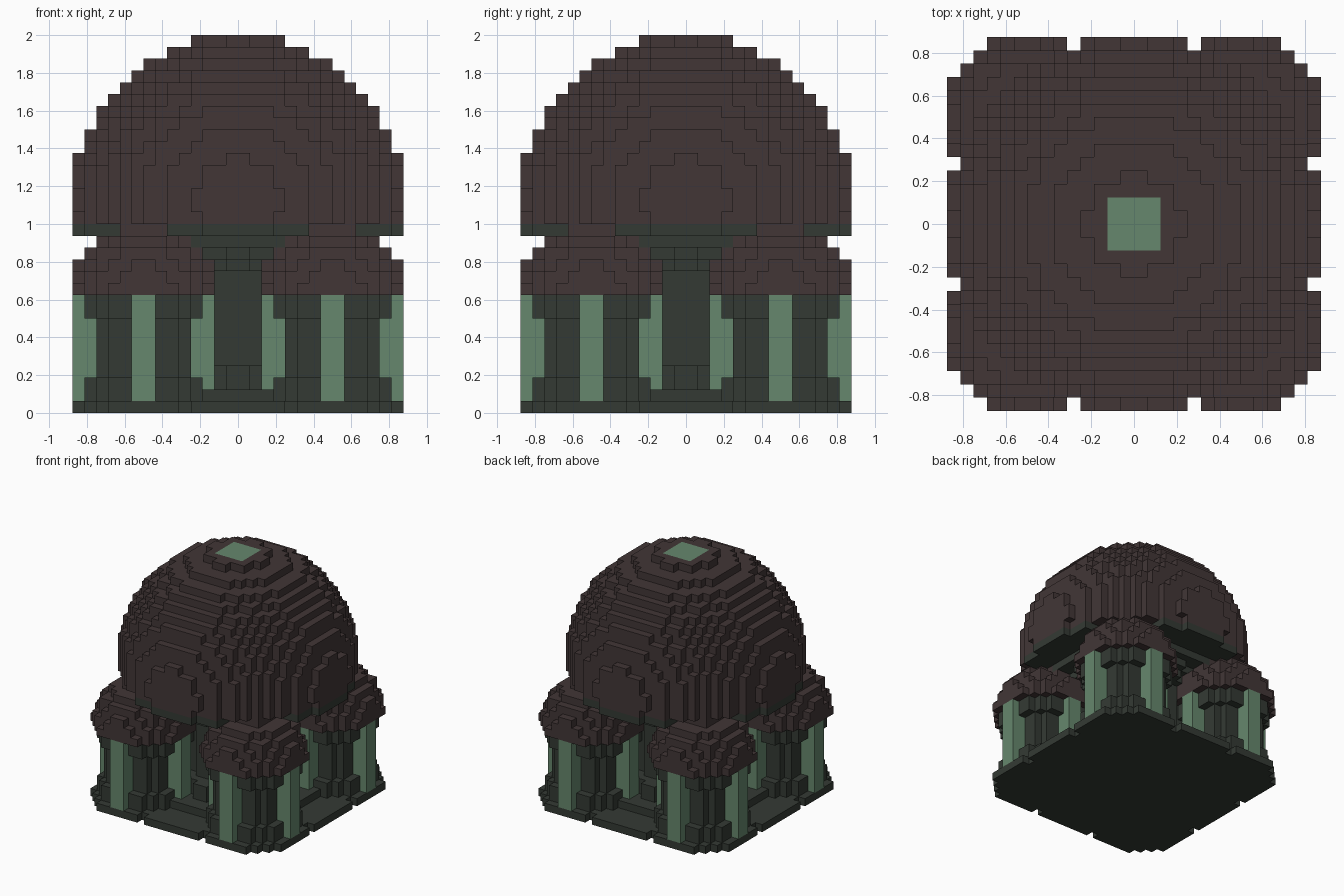
import bpy, bmesh
from mathutils import Vector

cube = bpy.data.objects.get("Cube")
if cube:
    bpy.data.objects.remove(cube, do_unlink=True)

U = 1 / 16          # block size
TOWER = 8           # tower centre offset in blocks


def material(name, rgb):
    m = bpy.data.materials.new(name)
    m.use_nodes = True
    m.diffuse_color = (*rgb, 1)
    bsdf = next(n for n in m.node_tree.nodes if n.type == 'BSDF_PRINCIPLED')
    bsdf.inputs["Base Color"].default_value = (*rgb, 1)
    bsdf.inputs["Roughness"].default_value = 0.9
    return m


BROWN = material("dark brown", (0.054, 0.037, 0.037))
DARK = material("dark green grey", (0.034, 0.042, 0.034))
LIGHT = material("light green", (0.133, 0.242, 0.153))

grid = {}           # block -> part name
parts = {}          # part name -> material


def fill(name, mat, z0, z1, test, cx=0, cy=0, reach=14):
    """Fill blocks whose centre, measured from (cx, cy), passes the test."""
    parts[name] = mat
    for z in range(z0, z1):
        for i in range(-reach, reach):
            for j in range(-reach, reach):
                if test(i + .5, j + .5, z + .5):
                    grid[(cx + i, cy + j, z)] = name


def disc(r2):
    return lambda x, y, z: x * x + y * y <= r2


def ball(zc, r2):
    return lambda x, y, z: x * x + y * y + (z - zc) ** 2 <= r2


# Floor and flared central column
fill("floor", DARK, 0, 1, disc(196))
for z0, z1, r2 in ((1, 2, 100), (2, 4, 57), (4, 12, 36),
                   (12, 13, 57), (13, 14, 73), (14, 15, 110)):
    fill("central_column", DARK, z0, z1, disc(r2))

# Four corner towers
for sx, side in ((-1, "right"), (1, "left")):
    for sy, end in ((-1, "front"), (1, "back")):
        at = dict(cx=sx * TOWER, cy=sy * TOWER, reach=6)
        tag = f"{end}_{side}_tower"
        for z0, z1, r2 in ((0, 1, 37), (1, 3, 30), (3, 8, 20), (8, 10, 30)):
            fill(tag + "_shaft", DARK, z0, z1, disc(r2), **at)
        # pale pillars on the four sides
        fill(tag + "_pillars", LIGHT, 1, 10,
             lambda x, y, z: min(abs(x), abs(y)) < 1 and max(abs(x), abs(y)) > 4, **at)
        # stepped cap with a small flat crown
        fill(tag + "_cap", BROWN, 10, 15, ball(10, 37), **at)
        fill(tag + "_cap", BROWN, 15, 16,
             lambda x, y, z: max(abs(x), abs(y)) < 2, **at)

# Dome with its rim of four lobes and the skylight
fill("dome_rim", DARK, 15, 16,
     lambda x, y, z: ball(18, 196)(x, y, z) and min(abs(x), abs(y)) < 6)
fill("dome", BROWN, 16, 32, ball(18, 196))
fill("skylight", LIGHT, 31, 32, lambda x, y, z: max(abs(x), abs(y)) < 2)

# Turn every part into a mesh of its exposed block faces
for name, mat in parts.items():
    bm = bmesh.new()
    verts = {}

    def vert(p):
        key = tuple(p)
        if key not in verts:
            verts[key] = bm.verts.new(Vector(key) * U)
        return verts[key]

    for cell in [c for c, n in grid.items() if n == name]:
        for axis in range(3):
            a, b = (axis + 1) % 3, (axis + 2) % 3
            for step in (0, 1):
                near = list(cell)
                near[axis] += 2 * step - 1
                if tuple(near) in grid:
                    continue
                ring = []
                for da, db in ((0, 0), (1, 0), (1, 1), (0, 1)):
                    p = list(cell)
                    p[axis] += step
                    p[a] += da
                    p[b] += db
                    ring.append(vert(p))
                bm.faces.new(ring if step else ring[::-1])
    mesh = bpy.data.meshes.new(name)
    bm.to_mesh(mesh)
    bm.free()
    mesh.materials.append(mat)
    bpy.context.collection.objects.link(bpy.data.objects.new(name, mesh))
